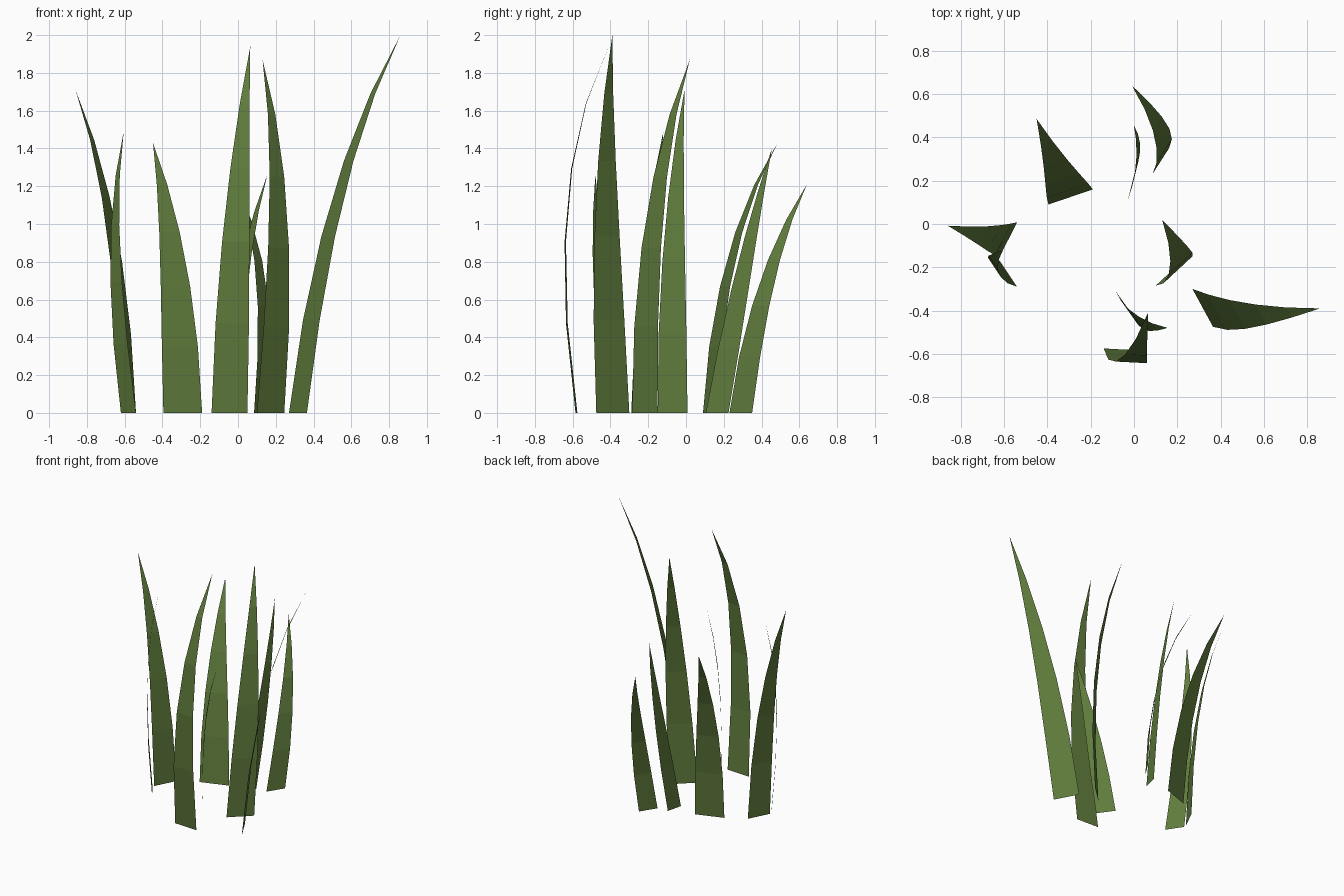
import bpy
from mathutils import Vector

cube = bpy.data.objects.get("Cube")
if cube:
    bpy.data.objects.remove(cube)

# Single leaf colour
green = bpy.data.materials.new("leaf_green")
green.use_nodes = True
colour = (0.115, 0.2, 0.045, 1)
green.diffuse_color = colour
shader = next(n for n in green.node_tree.nodes if n.type == 'BSDF_PRINCIPLED')
shader.inputs["Base Color"].default_value = colour
shader.inputs["Roughness"].default_value = 0.9

# Width of a blade at each step from root to tip
TAPER = (1, 0.93, 0.76, 0.53, 0.27)


def blade(name, left, right, bend, tip, height):
    """Flat tapering ribbon swept along a quadratic curve from root to tip."""
    left, right = Vector((*left, 0)), Vector((*right, 0))
    root = (left + right) / 2
    half = (right - left) / 2
    bend = Vector((*bend, 0.64 * height))
    tip = Vector((*tip, height))
    verts = []
    for i, width in enumerate(TAPER):
        t = i / len(TAPER)
        centre = root * (1 - t) ** 2 + bend * 2 * t * (1 - t) + tip * t * t
        verts += [centre - half * width, centre + half * width]
    verts.append(tip)
    faces = [(i, i + 1, i + 3, i + 2) for i in range(0, len(verts) - 3, 2)]
    end = len(verts) - 1
    faces.append((end - 2, end - 1, end))
    mesh = bpy.data.meshes.new(name)
    mesh.from_pydata(verts, [], faces)
    mesh.materials.append(green)
    obj = bpy.data.objects.new(name, mesh)
    bpy.context.collection.objects.link(obj)


# Root corners, bend point, tip, height
blade("tall_left_blade", (0.27, -0.3), (0.365, -0.475), (0.47, -0.45), (0.86, -0.39), 2.0)
blade("middle_left_blade", (0.1, -0.285), (0.245, -0.15), (0.275, -0.227), (0.13, 0.02), 1.87)
blade("front_blade", (-0.14, -0.575), (0.05, -0.585), (-0.013, -0.76), (0.065, -0.41), 1.94)
blade("short_front_blade", (-0.085, -0.31), (0.0, -0.43), (0.0, -0.48), (0.155, -0.48), 1.26)
blade("back_middle_blade", (-0.03, 0.105), (0.0, 0.225), (0.045, 0.32), (0.0, 0.455), 1.4)
blade("back_left_blade", (0.085, 0.23), (0.162, 0.35), (0.19, 0.392), (-0.01, 0.64), 1.21)
blade("back_right_blade", (-0.395, 0.09), (-0.19, 0.16), (-0.32, 0.175), (-0.45, 0.485), 1.43)
blade("outer_right_blade", (-0.62, -0.15), (-0.54, 0.008), (-0.62, -0.08), (-0.86, -0.008), 1.71)
blade("inner_right_blade", (-0.62, -0.17), (-0.54, -0.29), (-0.707, -0.205), (-0.605, -0.12), 1.49)
